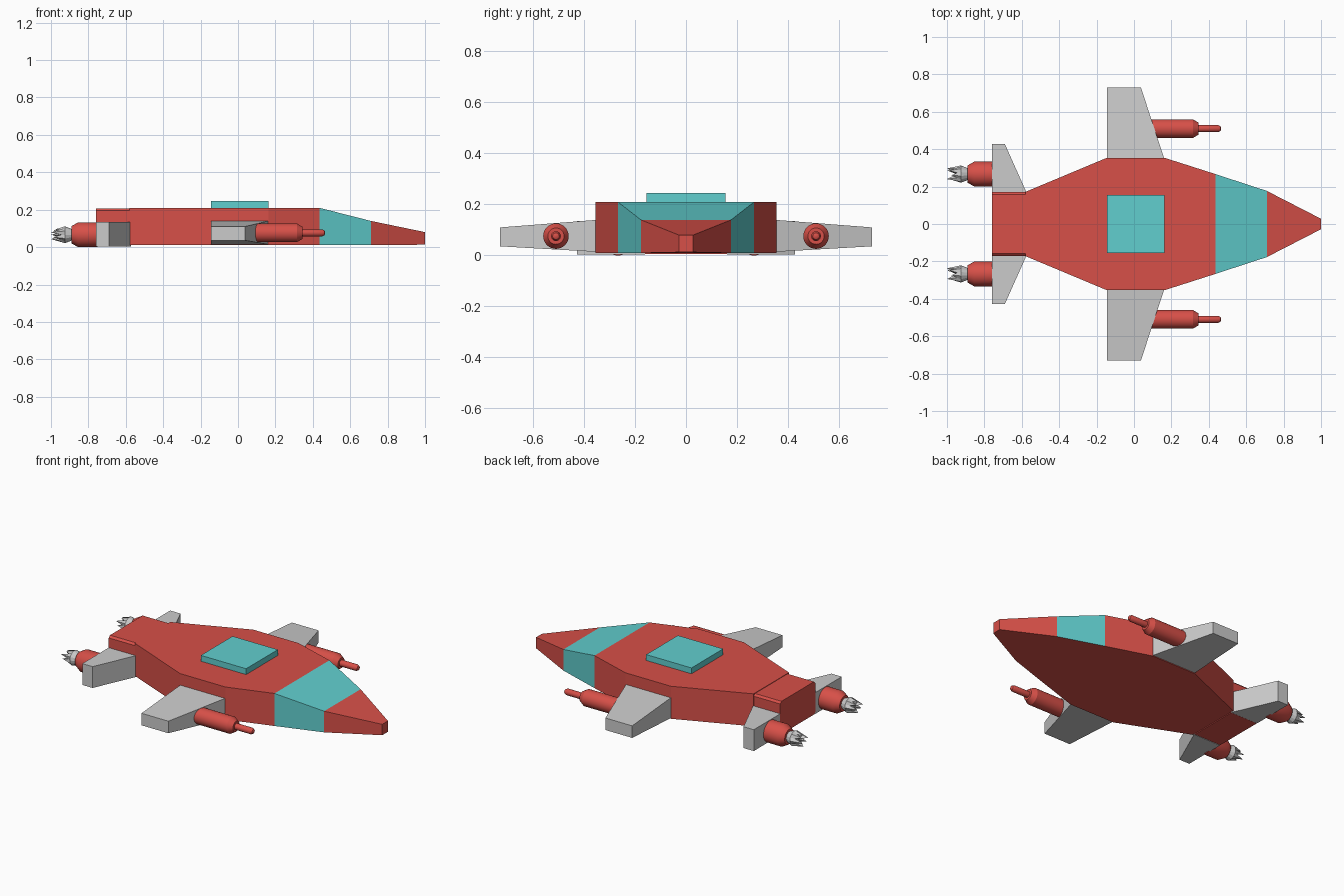
import bpy, bmesh
from math import sin, cos, pi, radians

if "Cube" in bpy.data.objects:
    bpy.data.objects.remove(bpy.data.objects["Cube"])


def material(name, rgb):
    m = bpy.data.materials.new(name)
    m.diffuse_color = (*rgb, 1)
    m.use_nodes = True
    m.node_tree.nodes["Principled BSDF"].inputs["Base Color"].default_value = m.diffuse_color
    return m


RED = material("red_paint", (0.68, 0.08, 0.065))
TEAL = material("teal_glass", (0.12, 0.62, 0.62))


def finish(name, bm, mat=None, smooth=False):
    bmesh.ops.recalc_face_normals(bm, faces=bm.faces)
    me = bpy.data.meshes.new(name)
    bm.to_mesh(me)
    bm.free()
    ob = bpy.data.objects.new(name, me)
    bpy.context.collection.objects.link(ob)
    if mat:
        me.materials.append(mat)
    if smooth:
        bpy.context.view_layer.objects.active = ob
        ob.select_set(True)
        bpy.ops.object.shade_smooth_by_angle(angle=radians(30))
        ob.select_set(False)
    return ob


def loft(bm, rings, caps=True):
    """Skin a list of equally long point rings."""
    vs = [[bm.verts.new(p) for p in r] for r in rings]
    for a, b in zip(vs, vs[1:]):
        for i in range(len(a)):
            j = (i + 1) % len(a)
            bm.faces.new((a[i], a[j], b[j], b[i]))
    if caps:
        bm.faces.new(vs[0])
        bm.faces.new(vs[-1])
    return vs


def lathe(name, profile, y, z, mat, n=32):
    """Turned part along x from (x, radius) pairs."""
    bm = bmesh.new()
    loft(bm, [[(x, y + r * cos(2 * pi * i / n), z + r * sin(2 * pi * i / n))
               for i in range(n)] for x, r in profile])
    return finish(name, bm, mat, True)


# Hull: rectangular sections (x, half width, bottom, top)
sections = [(-0.58, 0.172, 0.01, 0.21), (-0.145, 0.354, 0.01, 0.21),
            (0.163, 0.354, 0.01, 0.21), (0.435, 0.267, 0.01, 0.21),
            (0.71, 0.177, 0.01, 0.14), (1.0, 0.028, 0.013, 0.08)]
bm = bmesh.new()
loft(bm, [[(x, -w, b), (x, w, b), (x, w, t), (x, -w, t)]
          for x, w, b, t in sections])
hull = finish("hull", bm, RED)

# Teal windscreen band on sides and top of the nose
hull.data.materials.append(TEAL)
for p in hull.data.polygons:
    if 0.5 < p.center.x < 0.65 and p.normal.z > -0.5:
        p.material_index = 1

# Tail block with chamfered long edges
bm = bmesh.new()
w, c = 0.17, 0.012
prof = [(-w + c, 0.005), (w - c, 0.005), (w, 0.005 + c), (w, 0.207 - c),
        (w - c, 0.207), (-w + c, 0.207), (-w, 0.207 - c), (-w, 0.005 + c)]
loft(bm, [[(x, y, z) for y, z in prof] for x in (-0.76, -0.575)])
finish("tail_block", bm, RED)

# Roof hatch
bm = bmesh.new()
loft(bm, [[(-0.145, -0.154, z), (0.163, -0.154, z), (0.163, 0.154, z),
           (-0.145, 0.154, z)] for z in (0.205, 0.246)])
finish("roof_hatch", bm, TEAL)


def wing(name, s, stations):
    """Tapered wing from (y, x back, x front, bottom, top)."""
    bm = bmesh.new()
    loft(bm, [[(xb, s * y, b), (xf, s * y, b), (xf, s * y, t), (xb, s * y, t)]
              for y, xb, xf, b, t in stations])
    finish(name, bm)


def flame(name, y, z, n=14):
    """Jagged exhaust crown with uneven tips."""
    bm = bmesh.new()
    rings = []
    for x, r in ((-0.885, 0.03), (-0.925, 0.046)):
        rings.append([(x, y + r * cos(2 * pi * i / n), z + r * sin(2 * pi * i / n))
                      for i in range(n)])
    tips = []
    for i in range(n):
        if i % 2:
            x, r = -0.945, 0.032
        else:
            x, r = -1.0 + 0.012 * ((i // 2) % 3), 0.03
        tips.append((x, y + r * cos(2 * pi * i / n), z + r * sin(2 * pi * i / n)))
    vs = loft(bm, rings + [tips], caps=False)
    bm.faces.new(vs[0])
    hub = bm.verts.new((-0.95, y, z))
    for i in range(n):
        bm.faces.new((vs[-1][i], vs[-1][(i + 1) % n], hub))
    finish(name, bm)


for side, s in (("left", 1), ("right", -1)):
    # Main wing and rear fin
    wing(f"{side}_wing", s, [(0.345, -0.145, 0.163, 0.014, 0.14),
                             (0.73, -0.145, 0.037, 0.036, 0.11)])
    wing(f"{side}_rear_fin", s, [(0.16, -0.76, -0.571, 0.004, 0.135),
                                 (0.427, -0.76, -0.69, 0.004, 0.135)])
    # Wing cannon
    lathe(f"{side}_cannon", [(0.0, 0.05), (0.315, 0.05), (0.345, 0.032),
                             (0.345, 0.019), (0.45, 0.019), (0.462, 0.013),
                             (0.466, 0.005)], s * 0.51, 0.076, RED)
    # Engine nozzle and exhaust
    lathe(f"{side}_engine", [(-0.75, 0.066), (-0.855, 0.066), (-0.89, 0.046)],
          s * 0.267, 0.066, RED)
    flame(f"{side}_exhaust_flame", s * 0.267, 0.066)
